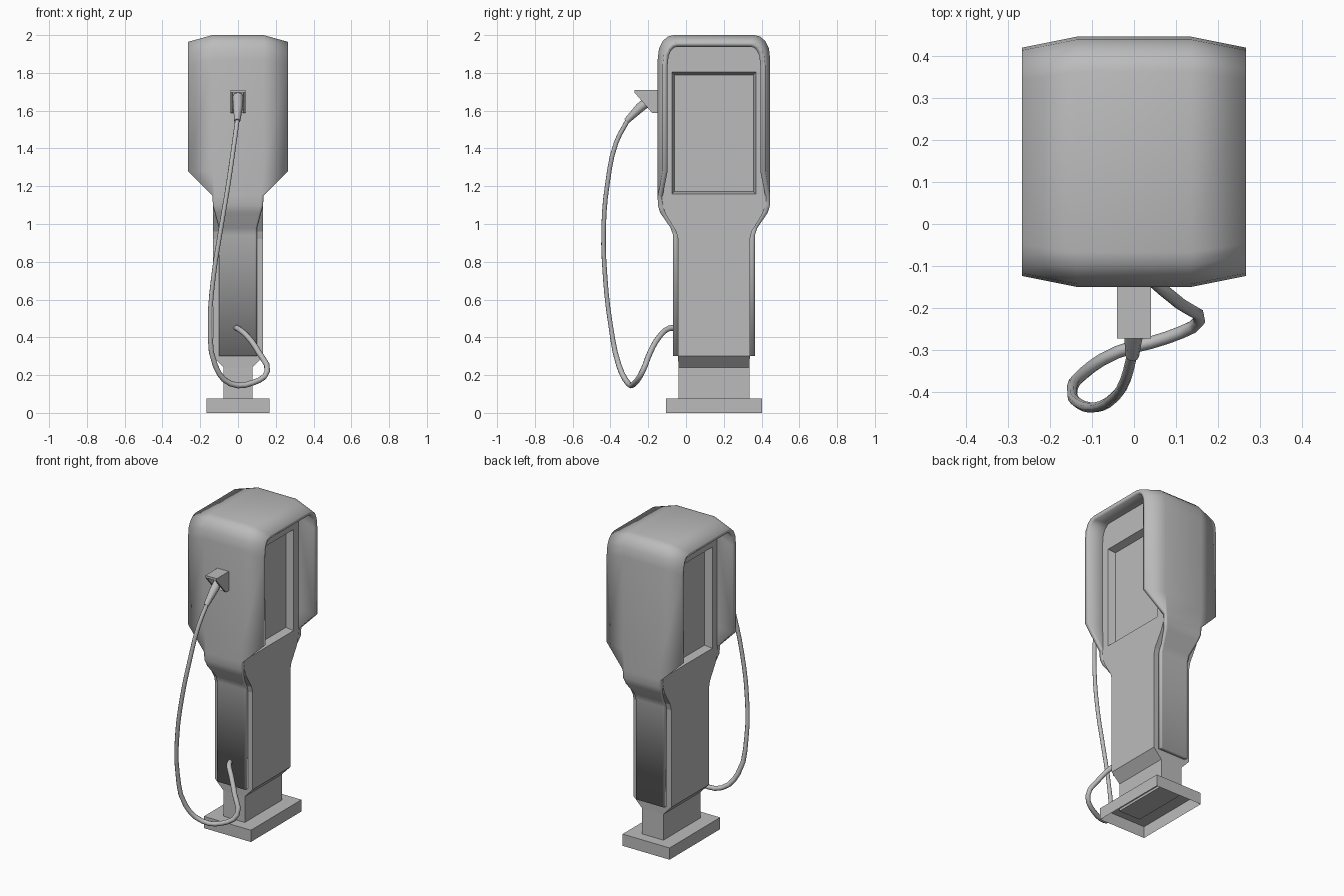
import bpy, bmesh
from mathutils import Vector

cube = bpy.data.objects.get("Cube")
if cube:
    bpy.data.objects.remove(cube, do_unlink=True)

grey = bpy.data.materials.new("plain grey")
grey.use_nodes = True
GREY = (0.5, 0.5, 0.5, 1)
grey.diffuse_color = GREY
grey.node_tree.nodes["Principled BSDF"].inputs["Base Color"].default_value = GREY
MID = 0.148  # depth of the symmetry plane between front and back


def finish(name, bm, smooth=None):
    bmesh.ops.recalc_face_normals(bm, faces=bm.faces)
    mesh = bpy.data.meshes.new(name)
    bm.to_mesh(mesh)
    bm.free()
    mesh.materials.append(grey)
    obj = bpy.data.objects.new(name, mesh)
    bpy.context.collection.objects.link(obj)
    if smooth:
        bpy.ops.object.select_all(action='DESELECT')
        obj.select_set(True)
        bpy.context.view_layer.objects.active = obj
        bpy.ops.object.shade_smooth_by_angle(angle=smooth)
    return obj


def loft(loops, caps=(True, True)):
    """Skin closed loops of equal length."""
    bm = bmesh.new()
    rows = [[bm.verts.new(p) for p in loop] for loop in loops]
    for a, b in zip(rows, rows[1:]):
        for i in range(len(a)):
            j = (i + 1) % len(a)
            bm.faces.new((a[i], a[j], b[j], b[i]))
    for row, cap in zip((rows[0], rows[-1]), caps):
        if cap:
            bm.faces.new(row)
    return bm


def rect(z, hy, hx):
    return [(sx * hx, MID + sy * hy, z) for sx, sy in ((-1, -1), (1, -1), (1, 1), (-1, 1))]


# Base plate, open underneath
finish("base_plate", loft([rect(0, .255, .166), rect(.075, .255, .166)], (False, True)))

# Core: stem, column, flare and inner head, as (height, half depth, half width)
core_rings = [(.06, .188, .076), (.24, .188, .076), (.3, .19, .133), (.92, .19, .133),
              (.96, .2, .133), (1.05, .255, .133), (1.1, .274, .133), (1.16, .276, .133),
              (1.9, .276, .133), (1.95, .25, .133), (1.98, .21, .133)]
core = finish("core", loft([rect(*r) for r in core_rings]))

# Tapered screen recess on both sides
for side in (-1, 1):
    loops = []
    for x, grow in ((.088, 0), (.133, .014), (.18, .028)):
        y0, y1, z0, z1 = -.061 - grow, .357 + grow, 1.172 - grow, 1.79 + grow
        loops.append([(side * x, y, z) for y, z in ((y0, z0), (y1, z0), (y1, z1), (y0, z1))])
    cutter = finish("screen_cutter", loft(loops))
    cutter.hide_render = True
    cutter.hide_viewport = True
    cut = core.modifiers.new("screen recess", 'BOOLEAN')
    cut.operation = 'DIFFERENCE'
    cut.solver = 'EXACT'
    cut.object = cutter

# Shell: one strip up the front, over the top and down the back,
# as (half depth, height, half width)
half = [(.216, .3, .1), (.216, .94, .1), (.23, .98, .1), (.285, 1.06, .122), (.297, 1.1, .133),
        (.298, 1.15, .135), (.298, 1.28, .266), (.298, 1.87, .266), (.291, 1.93, .266),
        (.272, 1.968, .266), (.245, 1.992, .266), (.215, 2.0, .266)]
path = [(-d, z, w) for d, z, w in half] + [(d, z, w) for d, z, w in reversed(half)]
bm = bmesh.new()
rows = []
for d, z, w in path:
    inner = .135 if w > .2 else w * .9
    taper = max(0, (w - .135) / .131)
    edge_d = d * (1 - .088 * taper)
    edge_z = z - .05 * max(0, z - 1.28) * taper
    rows.append([bm.verts.new(p) for p in (
        (-w, MID + edge_d, edge_z), (-inner, MID + d, z),
        (inner, MID + d, z), (w, MID + edge_d, edge_z))])
for a, b in zip(rows, rows[1:]):
    for i in range(3):
        bm.faces.new((a[i], a[i + 1], b[i + 1], b[i]))
shell = finish("shell", bm, .6)
bm = bmesh.new()
bm.from_mesh(shell.data)
top = max(bm.faces, key=lambda f: f.calc_center_median().z)
if top.normal.z < 0:
    bmesh.ops.reverse_faces(bm, faces=bm.faces)
bm.to_mesh(shell.data)
bm.free()
solid = shell.modifiers.new("thickness", 'SOLIDIFY')
solid.thickness = .027
solid.offset = -1

# Plug holster: wedge with an open slot in its slanted face
wedge = [(-.14, 1.71), (-.272, 1.71), (-.272, 1.695), (-.178, 1.587), (-.14, 1.587)]
holster = finish("plug_holster", loft([[(x, y, z) for y, z in wedge] for x in (-.04, .04)]))
slot = [(-.3, 1.695), (-.3, 1.56), (-.19, 1.56), (-.165, 1.6), (-.165, 1.695)]
slot_cutter = finish("slot_cutter", loft([[(x, y, z) for y, z in slot] for x in (-.027, .027)]))
slot_cutter.hide_render = True
slot_cutter.hide_viewport = True
cut = holster.modifiers.new("slot", 'BOOLEAN')
cut.operation = 'DIFFERENCE'
cut.solver = 'EXACT'
cut.object = slot_cutter


def tube(name, points, radii, kind, steps, sides):
    curve = bpy.data.curves.new(name, 'CURVE')
    curve.dimensions = '3D'
    curve.bevel_depth = 1
    curve.bevel_resolution = sides
    curve.resolution_u = steps
    curve.use_fill_caps = True
    spline = curve.splines.new(kind)
    knots = spline.bezier_points if kind == 'BEZIER' else spline.points
    knots.add(len(points) - 1)
    for knot, p, r in zip(knots, points, radii):
        if kind == 'BEZIER':
            knot.co = p
            knot.handle_left_type = knot.handle_right_type = 'AUTO'
        else:
            knot.co = (*p, 1)
        knot.radius = r
    curve.materials.append(grey)
    obj = bpy.data.objects.new(name, curve)
    bpy.context.collection.objects.link(obj)


# Plug grip
tube("plug_grip", [(0, -.17, 1.675), (0, -.245, 1.615), (-.004, -.315, 1.545)],
     (.028, .025, .016), 'POLY', 1, 2)

# Hanging cable
cable = [(-.003, -.305, 1.555), (-.02, -.37, 1.43), (-.05, -.415, 1.22), (-.09, -.436, .98),
         (-.13, -.428, .72), (-.147, -.4, .47), (-.12, -.355, .25), (-.04, -.305, .155),
         (.08, -.27, .16), (.155, -.23, .22), (.11, -.19, .32), (.05, -.14, .405),
         (0, -.09, .447), (-.01, -.06, .45)]
tube("cable", cable, [.0125] * 6 + [.015] * 8, 'BEZIER', 3, 2)
